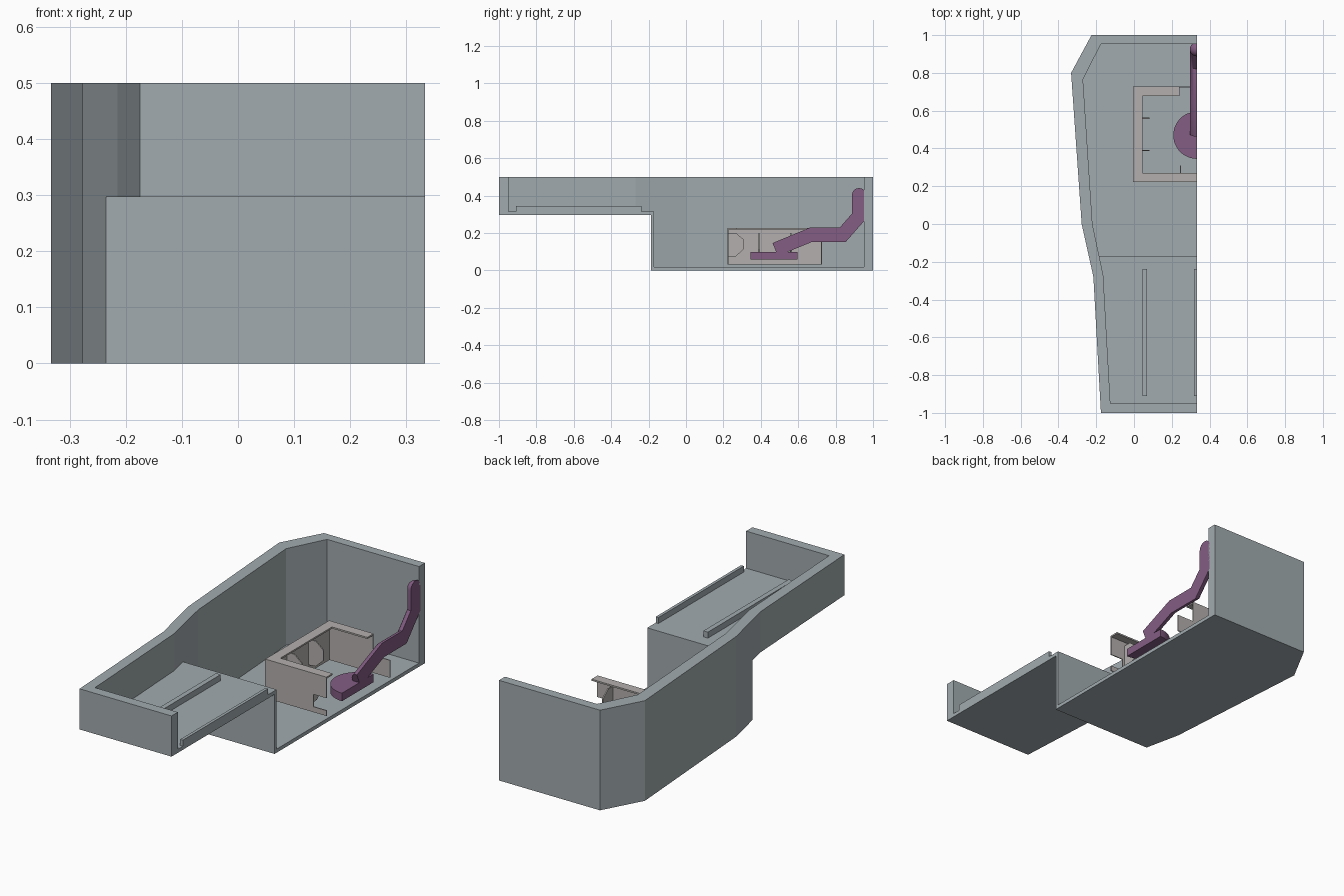
import bpy, bmesh, math
from mathutils import Vector

if "Cube" in bpy.data.objects:
    bpy.data.objects.remove(bpy.data.objects["Cube"])

CUT = 0.333  # plane of the lengthwise section


def material(name, rgb):
    m = bpy.data.materials.new(name)
    m.diffuse_color = (*rgb, 1)
    m.use_nodes = True
    m.node_tree.nodes["Principled BSDF"].inputs["Base Color"].default_value = m.diffuse_color
    return m


BODY = material("blue_grey", (0.36, 0.41, 0.43))
SHELL = material("warm_grey", (0.45, 0.43, 0.42))
PURPLE = material("purple", (0.23, 0.11, 0.23))


def make(name, bm, mat=None):
    bmesh.ops.recalc_face_normals(bm, faces=bm.faces)
    me = bpy.data.meshes.new(name)
    bm.to_mesh(me)
    bm.free()
    ob = bpy.data.objects.new(name, me)
    bpy.context.collection.objects.link(ob)
    if mat:
        me.materials.append(mat)
    return ob


def prism(name, pts, axis, lo, hi, mat=None):
    """Extrude a 2D profile along an axis; pts are the two other axes in order."""
    bm = bmesh.new()

    def co(p, h):
        c = list(p)
        c.insert(axis, h)
        return c
    f = bm.faces.new([bm.verts.new(co(p, lo)) for p in pts])
    ext = bmesh.ops.extrude_face_region(bm, geom=[f])
    v = Vector((0, 0, 0))
    v[axis] = hi - lo
    bmesh.ops.translate(bm, vec=v, verts=[g for g in ext["geom"] if isinstance(g, bmesh.types.BMVert)])
    return make(name, bm, mat)


def box(name, x, y, z, mat=None):
    return prism(name, [(x[0], y[0]), (x[1], y[0]), (x[1], y[1]), (x[0], y[1])], 2, *z, mat)


def subtract(ob, cutter):
    cutter.hide_render = True
    m = ob.modifiers.new("cut", 'BOOLEAN')
    m.operation, m.solver, m.object = 'DIFFERENCE', 'EXACT', cutter
    bpy.context.view_layer.objects.active = ob
    bpy.ops.object.modifier_apply(modifier=m.name)
    bpy.data.objects.remove(cutter)


# hull: tapered tub with a raised front floor, open on the section plane
outer = [(CUT, -1), (-.175, -1), (-.215, -.28), (-.277, 0), (-.333, .80), (-.225, 1), (CUT, 1)]
inner = [(.5, -.95), (-.125, -.95), (-.163, -.27), (-.22, 0), (-.27, .765), (-.175, .953), (.5, .953)]
hull = prism("hull", outer, 2, 0, .5, BODY)
subtract(hull, box("front_cut", (-1, 1), (-2, -.187), (-1, .297)))
cavity = prism("cavity", inner, 2, .018, .7)
subtract(cavity, box("floor_step", (-1, 1), (-2, -.17), (-1, .315)))
subtract(hull, cavity)

# front floor rails
for name, x in (("side_rail", (.045, .07)), ("centre_rail", (.318, CUT))):
    box(name, x, (-.91, -.237), (.314, .345), BODY)

# inner casing: thin walls
T, Z0, Z1 = .005, .033, .227
X0, Y0, Y1 = -.005, .222, .727
box("casing_side_wall", (X0, X0 + T), (Y0, Y1), (Z0, Z1), SHELL)
prism("casing_front_wall", [(X0, Z0), (CUT, Z0), (CUT, .06), (.262, .06), (.262, .122),
                            (CUT, .122), (CUT, Z1), (X0, Z1)], 1, Y0, Y0 + T, SHELL)
prism("casing_back_wall", [(X0, Z0), (CUT, Z0), (CUT, .12), (.24, .12), (.24, Z1), (X0, Z1)],
      1, Y1 - T, Y1, SHELL)

# casing rim
prism("casing_rim", [(X0, Y0), (CUT, Y0), (CUT, .27), (.045, .27), (.045, .677),
                     (.24, .677), (.24, Y1), (X0, Y1)], 2, Z1 - .008, Z1, SHELL)

# casing brackets
gusset = [(0, .2), (.045, .2), (.087, .165), (.087, .115), (.045, .075), (0, .07)]
for i, y in enumerate((.39, .56)):
    prism(f"side_bracket_{i + 1}", [(X0 + a, z) for a, z in gusset], 1, y - .003, y + .003, SHELL)
prism("front_bracket", [(Y0 + a, z) for a, z in gusset], 0, .243, .249, SHELL)

# half-disc foot of the arm
disc = [(CUT - .125 * math.sin(a), .47 + .125 * math.cos(a))
        for a in (math.pi * k / 24 for k in range(25))]
prism("arm_foot", disc, 2, .06, .10, PURPLE)

# bent half-round arm with a domed tip
R, N = .0375, 12
path = [Vector(p) for p in ((.477, .112), (.668, .191), (.838, .191), (.925, .29), (.925, .403))]
rings = []
for i, p in enumerate(path):
    d0 = (p - path[i - 1]).normalized() if i else (path[1] - p).normalized()
    d1 = (path[i + 1] - p).normalized() if i < len(path) - 1 else d0
    t = (d0 + d1).normalized()
    rings.append((p, Vector((-t.y, t.x)) / t.dot(d0), 1))
end, n, _ = rings[-1]
for k in range(1, 7):
    a = math.radians(14.5 * k)
    rings.append((end + d0 * R * math.sin(a), n, math.cos(a)))
bm = bmesh.new()
loops = []
for p, n, s in rings:
    loop = []
    for k in range(N + 1):
        a = math.pi * k / N
        q = p + n * (R * s * math.cos(a))
        loop.append(bm.verts.new((CUT - R * s * math.sin(a), q.x, q.y)))
    loops.append(loop)
for a, b in zip(loops, loops[1:]):
    for k in range(N + 1):
        j = (k + 1) % (N + 1)
        bm.faces.new((a[k], a[j], b[j], b[k]))
bm.faces.new(loops[0])
bm.faces.new(loops[-1])
arm = make("arm", bm, PURPLE)

# smooth the round parts, keep edges sharp
bpy.ops.object.select_all(action='DESELECT')
for ob in (arm, bpy.data.objects["arm_foot"]):
    ob.select_set(True)
    bpy.context.view_layer.objects.active = ob
bpy.ops.object.shade_smooth_by_angle(angle=math.radians(30))
